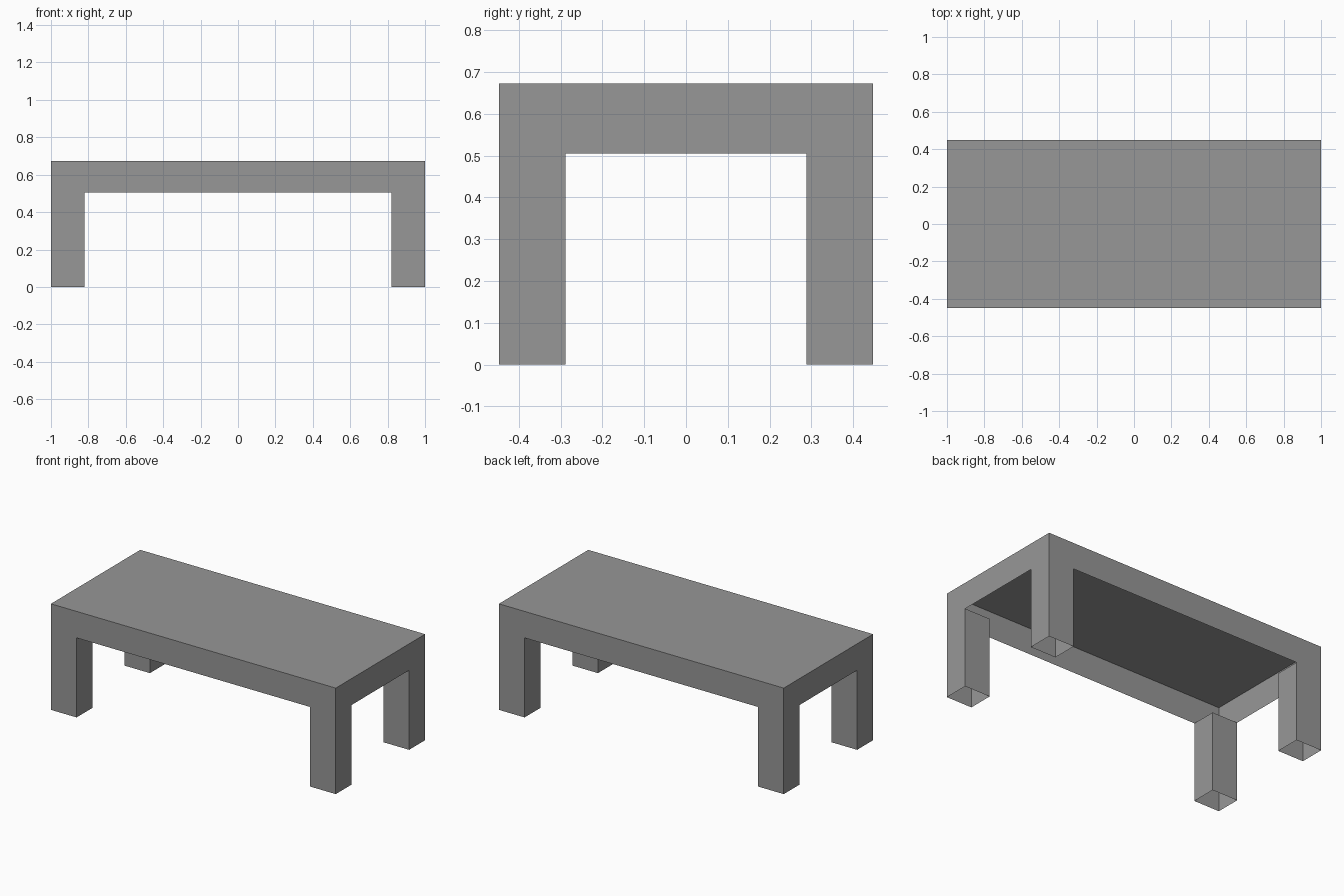
import bpy
import bmesh

cube = bpy.data.objects.get("Cube")
if cube:
    bpy.data.objects.remove(cube, do_unlink=True)

# Half sizes of the table, leg inner faces, and heights
X, Y, TOP = 1.0, 0.448, 0.673
LX, LY, RAIL = 0.82, 0.288, 0.505

grey = bpy.data.materials.new("mid grey")
grey.use_nodes = True
colour = (0.31, 0.31, 0.31, 1)
grey.diffuse_color = colour
grey.node_tree.nodes["Principled BSDF"].inputs["Base Color"].default_value = colour


def make_object(name, polygons):
    """Join thin panels, given as corner lists, into one welded object."""
    bm = bmesh.new()
    for corners in polygons:
        bm.faces.new([bm.verts.new(c) for c in corners])
    bmesh.ops.remove_doubles(bm, verts=bm.verts, dist=0.0001)
    mesh = bpy.data.meshes.new(name)
    bm.to_mesh(mesh)
    bm.free()
    mesh.materials.append(grey)
    obj = bpy.data.objects.new(name, mesh)
    bpy.context.collection.objects.link(obj)


def arch(outer, inner):
    """Outline of one side: two legs joined by the rail."""
    return [(-outer, 0), (-inner, 0), (-inner, RAIL), (inner, RAIL),
            (inner, 0), (outer, 0), (outer, TOP), (-outer, TOP)]


# Table top
panels = [[(-X, -Y, TOP), (X, -Y, TOP), (X, Y, TOP), (-X, Y, TOP)]]

# Four outer sides, each rail and leg fronts in one piece
for s in (-1, 1):
    panels.append([(-s * u, s * Y, z) for u, z in arch(X, LX)])
    panels.append([(s * X, s * u, z) for u, z in arch(Y, LY)])

# Inner faces of the hollow legs, open at the floor
for sx in (-1, 1):
    for sy in (-1, 1):
        across = [(sx * LX, sy * LY), (sx * X, sy * LY)]
        along = [(sx * LX, sy * Y), (sx * LX, sy * LY)]
        for a, b in (across, along):
            if sx * sy < 0:
                a, b = b, a
            panels.append([(*a, 0), (*b, 0), (*b, RAIL), (*a, RAIL)])

make_object("hollow_table", panels)
